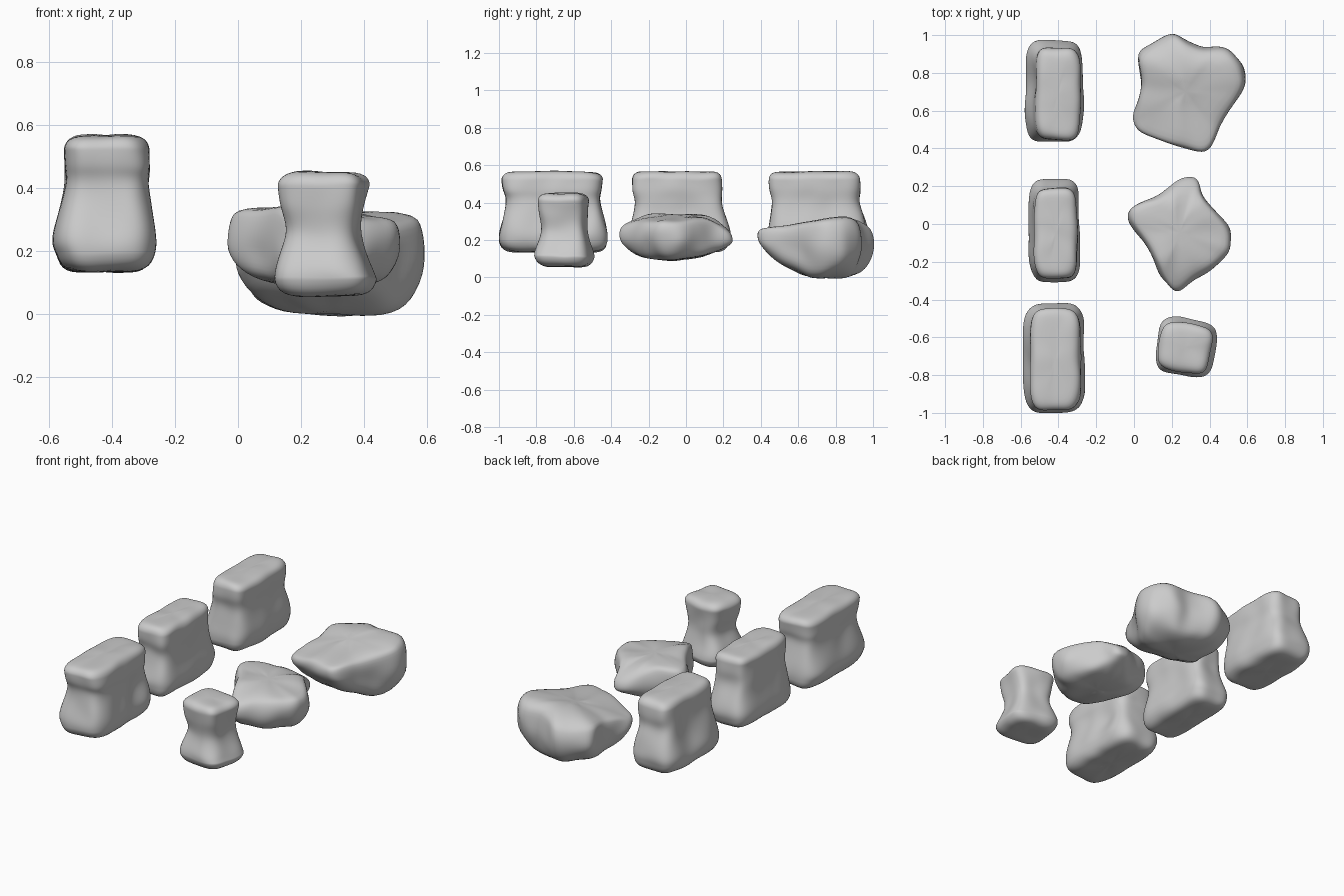
import bpy, bmesh, math
from mathutils import Vector, noise

if "Cube" in bpy.data.objects:
    bpy.data.objects.remove(bpy.data.objects["Cube"])

N = 48


def skin(name, rings, seed, rough, dents=()):
    """Loft closed rings into a smooth stone, with gentle lumps and dents."""
    bm = bmesh.new()
    off = Vector((seed * 7.3, seed * 3.1, seed * 1.7))
    loops = []
    for ring in rings:
        loop = []
        for p in ring:
            p = Vector(p)
            q = p + noise.noise_vector(p * 8 + off) * rough
            for c, r, push in dents:
                d = (p - Vector(c)).length / r
                q += Vector(push) * math.exp(-d * d * 2)
            loop.append(bm.verts.new(q))
        loops.append(loop)
    for a, b in zip(loops, loops[1:]):
        for i in range(N):
            j = (i + 1) % N
            bm.faces.new((a[i], a[j], b[j], b[i]))
    for loop in (loops[0], loops[-1]):
        c = bm.verts.new(sum((v.co for v in loop), Vector()) / N)
        for i in range(N):
            bm.faces.new((loop[i], loop[(i + 1) % N], c))
    bmesh.ops.recalc_face_normals(bm, faces=bm.faces)
    for f in bm.faces:
        f.smooth = True
    me = bpy.data.meshes.new(name)
    bm.to_mesh(me)
    bm.free()
    ob = bpy.data.objects.new(name, me)
    bpy.context.collection.objects.link(ob)
    ob.modifiers.new("smooth", 'SUBSURF').levels = 1
    ob.modifiers["smooth"].render_levels = 1


def block(name, sections, seed, n=5, turn=0, dents=()):
    """Upright stone from rectangular sections (z, x0, x1, y0, y1)."""
    def ring(s, inset):
        z, x0, x1, y0, y1 = s
        hx, hy = (x1 - x0) / 2, (y1 - y0) / 2
        k = min(hx, hy) * inset
        out = []
        for i in range(N):
            t = math.tau * (i + 0.5) / N
            c, s_ = math.cos(t), math.sin(t)
            m = (abs(c) ** n + abs(s_) ** n) ** (-1 / n)
            x, y = (hx - k) * c * m, (hy - k) * s_ * m
            out.append(((x0 + x1) / 2 + x * math.cos(turn) - y * math.sin(turn),
                        (y0 + y1) / 2 + x * math.sin(turn) + y * math.cos(turn), z))
        return out

    def cap(s, dz):
        return [ring((s[0] + dz * h,) + s[1:], i)
                for i, h in ((0.06, 0.5), (0.2, 0.85), (0.4, 1), (0.8, 1.02))]

    rings = cap(sections[0], -0.055)[::-1]
    for k in range(len(sections) - 1):
        p = [sections[max(0, min(len(sections) - 1, k + d))] for d in (-1, 0, 1, 2)]
        for j in range(4):
            t = j / 4
            rings.append(ring(tuple(
                0.5 * (2 * b + (c - a) * t + (2 * a - 5 * b + 4 * c - d) * t * t
                       + (3 * b - a - 3 * c + d) * t ** 3)
                for a, b, c, d in zip(*p)), 0))
    rings.append(ring(sections[-1], 0))
    skin(name, rings + cap(sections[-1], 0.037), seed, 0.009, dents)


def slab(name, outline, top, bottom, profile, seed, dents=()):
    """Flat stone from a plan outline with height functions for top and bottom."""
    pts = [Vector(p) for p in outline]
    for _ in range(2):
        pts = [a.lerp(b, f) for a, b in zip(pts, pts[1:] + pts[:1]) for f in (0.15, 0.85)]
    segs = list(zip(pts, pts[1:] + pts[:1]))
    total = sum((b - a).length for a, b in segs)
    even, i, run = [], 0, 0
    for k in range(N):
        while run + (segs[i][1] - segs[i][0]).length < total * k / N:
            run += (segs[i][1] - segs[i][0]).length
            i += 1
        a, b = segs[i]
        even.append(a.lerp(b, (total * k / N - run) / (b - a).length))
    mid = sum(even, Vector((0, 0))) / N
    mean = sum((p - mid).length for p in even) / N
    rings = []
    for s, f in profile:
        ring = []
        for p in even:
            # the underside becomes rounder than the rim
            d = p - mid
            d *= 1 + max(0, 0.4 - f) * 1.2 * (mean / d.length - 1)
            q = mid + d * s
            hi = top(q.x, q.y)
            lo = min(bottom(q.x, q.y), hi - 0.09)
            ring.append((q.x, q.y, lo + (hi - lo) * f))
        rings.append(ring)
    skin(name, rings, seed, 0.016, dents)


# row of tall upright stones
block("tall_stone_front", [
    (0.19, -0.575, -0.265, -0.995, -0.42), (0.25, -0.585, -0.26, -0.995, -0.42),
    (0.40, -0.55, -0.28, -0.965, -0.46), (0.47, -0.55, -0.28, -0.98, -0.45),
    (0.53, -0.55, -0.285, -0.985, -0.445)], 1,
    dents=[((-0.27, -0.6, 0.34), 0.12, (-0.03, 0, 0))])
block("tall_stone_middle", [
    (0.19, -0.555, -0.29, -0.305, 0.23), (0.25, -0.555, -0.285, -0.305, 0.235),
    (0.39, -0.535, -0.30, -0.27, 0.19), (0.47, -0.53, -0.30, -0.285, 0.19),
    (0.53, -0.53, -0.30, -0.285, 0.19)], 2,
    dents=[((-0.29, 0.0, 0.32), 0.14, (-0.015, 0, 0))])
block("tall_stone_back", [
    (0.19, -0.575, -0.275, 0.435, 0.965), (0.25, -0.575, -0.27, 0.435, 0.97),
    (0.39, -0.54, -0.29, 0.46, 0.93), (0.47, -0.525, -0.285, 0.445, 0.935),
    (0.53, -0.52, -0.285, 0.445, 0.93)], 3,
    dents=[((-0.55, 0.75, 0.33), 0.14, (0.025, 0, 0))])

# small waisted stone
block("small_stone", [
    (0.11, 0.12, 0.435, -0.80, -0.50), (0.15, 0.125, 0.42, -0.795, -0.505),
    (0.25, 0.16, 0.385, -0.765, -0.53), (0.34, 0.14, 0.395, -0.78, -0.53),
    (0.415, 0.13, 0.41, -0.785, -0.525)], 4, n=4, turn=-0.15)

# middle flat stone
slab("flat_stone_middle",
     [(-0.04, 0.08), (0.13, 0.15), (0.24, 0.245), (0.34, 0.25), (0.36, 0.15),
      (0.51, -0.02), (0.51, -0.14), (0.42, -0.23), (0.22, -0.375),
      (0.15, -0.30), (0.06, -0.1), (-0.04, 0.02)],
     lambda x, y: 0.335 - 0.1 * max(0, x - 0.2) - 0.8 * max(0, y - 0.13) - 0.3 * max(0, -0.2 - y),
     lambda x, y: 0.095 + 0.2 * max(0, y) + 0.2 * max(0, -0.25 - y) + 0.1 * max(0, 0.15 - x),
     [(0.25, 0), (0.55, 0), (0.75, 0.03), (0.86, 0.11), (0.93, 0.24), (0.98, 0.4),
      (1, 0.56), (1, 0.74), (0.97, 0.9), (0.91, 0.98), (0.7, 1), (0.3, 1)], 5)

# large flat stone at the back
slab("flat_stone_back",
     [(0.01, 0.90), (0.1, 0.955), (0.2, 1.015), (0.28, 0.965), (0.36, 0.93),
      (0.48, 0.94), (0.58, 0.85), (0.60, 0.74), (0.47, 0.56), (0.41, 0.39),
      (0.36, 0.37), (0.2, 0.425), (0.02, 0.48), (-0.02, 0.56), (0.05, 0.70)],
     lambda x, y: (0.275 + 0.18 * max(0, min(y, 0.85) - 0.54) - 0.45 * max(0, y - 0.88)
                   - 0.25 * max(0, 0.25 - x)),
     lambda x, y: 0.0 + 0.6 * max(0, 0.66 - y) ** 1.1 + 0.2 * max(0, 0.2 - x),
     [(0.25, 0), (0.5, 0), (0.7, 0.03), (0.83, 0.1), (0.92, 0.22), (0.98, 0.38),
      (1, 0.55), (1, 0.75), (0.97, 0.9), (0.92, 0.98), (0.7, 1), (0.3, 1)], 6)
